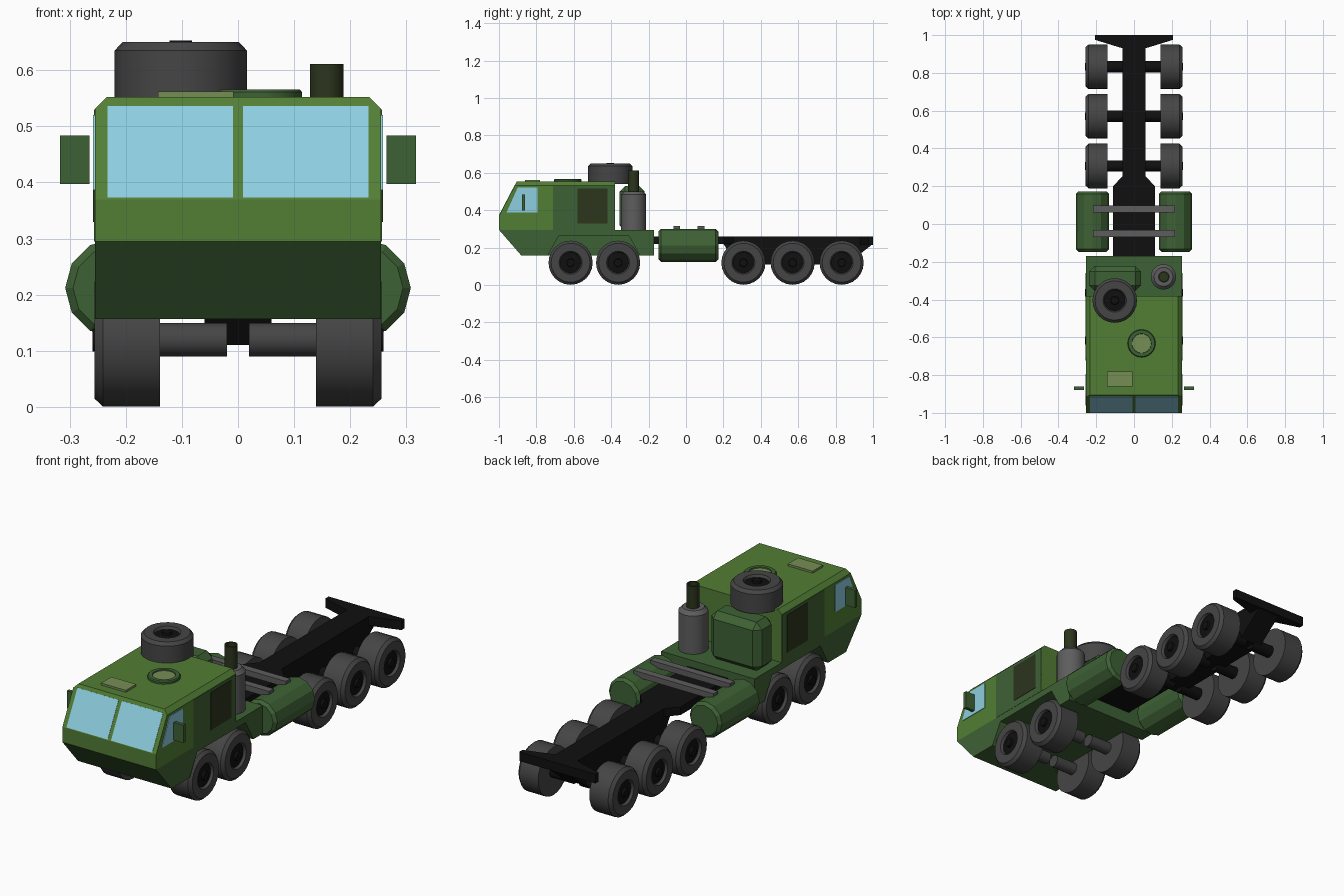
import bpy, bmesh, math
from mathutils import Matrix, Vector

if "Cube" in bpy.data.objects:
    bpy.data.objects.remove(bpy.data.objects["Cube"])


def material(name, r, g, b):
    m = bpy.data.materials.new(name)
    m.diffuse_color = (r, g, b, 1)
    m.use_nodes = True
    m.node_tree.nodes["Principled BSDF"].inputs["Base Color"].default_value = m.diffuse_color
    return m


LIGHT = material("light_green", 0.085, 0.21, 0.035)
GREEN = material("dark_green", 0.048, 0.12, 0.035)
SHADE = material("deep_green", 0.025, 0.035, 0.012)
OLIVE = material("olive", 0.18, 0.27, 0.09)
GLASS = material("glass_blue", 0.27, 0.62, 0.75)
BLACK = material("black", 0.005, 0.005, 0.005)
RUBBER = material("rubber", 0.06, 0.06, 0.06)
STEEL = material("steel", 0.11, 0.11, 0.11)


def finish(bm, name, mat, smooth=0):
    bmesh.ops.recalc_face_normals(bm, faces=bm.faces)
    me = bpy.data.meshes.new(name)
    bm.to_mesh(me)
    bm.free()
    ob = bpy.data.objects.new(name, me)
    bpy.context.collection.objects.link(ob)
    me.materials.append(mat)
    if smooth:
        bpy.ops.object.select_all(action='DESELECT')
        ob.select_set(True)
        bpy.context.view_layer.objects.active = ob
        bpy.ops.object.shade_smooth_by_angle(angle=math.radians(smooth))
    return ob


def extrude(name, pts, a, b, mat, axis='X', top_bevel=0):
    """Profile in (y, z) extruded along X, or in (x, y) extruded along Z."""
    bm = bmesh.new()
    place = (lambda p, t: (t, *p)) if axis == 'X' else (lambda p, t: (*p, t))
    face = bm.faces.new([bm.verts.new(place(p, a)) for p in pts])
    ext = bmesh.ops.extrude_face_region(bm, geom=[face])
    verts = [v for v in ext["geom"] if isinstance(v, bmesh.types.BMVert)]
    bmesh.ops.translate(bm, verts=verts, vec=place((0, 0), b - a))
    if top_bevel:
        top = max(v.co.z for v in bm.verts) - 1e-4
        edges = [e for e in bm.edges if all(v.co.z > top for v in e.verts)
                 and abs(e.verts[0].co.x - e.verts[1].co.x) < 1e-4]
        bmesh.ops.bevel(bm, geom=edges, offset=top_bevel, segments=1, affect='EDGES')
    return finish(bm, name, mat)


def box(name, x, y, z, mat, bevel=0):
    bm = bmesh.new()
    bmesh.ops.create_cube(bm, size=1)
    bmesh.ops.scale(bm, verts=bm.verts, vec=(x[1] - x[0], y[1] - y[0], z[1] - z[0]))
    bmesh.ops.translate(bm, verts=bm.verts, vec=(sum(x) / 2, sum(y) / 2, sum(z) / 2))
    if bevel:
        bmesh.ops.bevel(bm, geom=bm.edges[:], offset=bevel, segments=1, affect='EDGES')
    return finish(bm, name, mat)


def lathe(name, profile, loc, direction, mat, sides=24, smooth=30):
    """Revolve (radius, height) points around an axis pointing along direction."""
    bm = bmesh.new()
    vs = [bm.verts.new((r, 0, h)) for r, h in profile]
    es = [bm.edges.new(p) for p in zip(vs, vs[1:])]
    bmesh.ops.spin(bm, geom=vs + es, cent=(0, 0, 0), axis=(0, 0, 1),
                   angle=math.tau, steps=sides, use_duplicate=False)
    bmesh.ops.remove_doubles(bm, verts=bm.verts, dist=1e-5)
    rot = Vector((0, 0, 1)).rotation_difference(Vector(direction)).to_matrix().to_4x4()
    bm.transform(Matrix.Translation(loc) @ rot)
    return finish(bm, name, mat, smooth)


def wheel(name, loc, direction, w):
    tyre = [(0, 0), (.118, 0), (.118, w - .015), (.104, w), (.062, w), (.055, w - .012), (.054, w - .02)]
    hub = [(.056, w - .03), (.056, w - .012), (.022, w - .008), (.02, w + .003), (0, w + .003)]
    lathe(name + "_tyre", tyre, loc, direction, RUBBER)
    lathe(name + "_hub", hub, loc, direction, BLACK)


# Cab shell, lower body with side wheel wells, rear deck
extrude("cab_upper", [(-1, .295), (-1, .37), (-.905, .552), (-.38, .552), (-.38, .295)],
        -.255, .255, LIGHT, top_bevel=.021)
extrude("lower_body_core", [(-1, .295), (-.88, .157), (-.17, .157), (-.17, .295)], -.135, .135, GREEN)
well = [(-1, .295), (-.88, .157), (-.74, .157), (-.68, .262), (-.305, .262),
        (-.245, .157), (-.17, .157), (-.17, .295)]

for s, side in ((-1, "left"), (1, "right")):
    def span(a, b):
        return tuple(sorted((s * a, s * b)))
    extrude(side + "_lower_body", well, *span(.135, .255), GREEN)
    # Door panels, windows and mirrors
    box(side + "_rear_door", span(.25, .2562), (-.71, -.38), (.295, .53), GREEN)
    box(side + "_rear_window", span(.25, .258), (-.58, -.42), (.33, .515), SHADE)
    extrude(side + "_front_window", [(-.96, .387), (-.9, .52), (-.795, .52), (-.795, .387)],
            *span(.25, .258), GLASS)
    extrude(side + "_windshield", [(-1, .373), (-.915, .536), (-.9, .53), (-.98, .373)],
            *span(.009, .233), GLASS)
    box(side + "_mirror", span(.265, .317), (-.878, -.86), (.397, .484), GREEN)
    # Fuel tanks
    lathe(side + "_tank", [(0, 0), (.074, 0), (.088, .014), (.088, .306), (.074, .32), (0, .32)],
          (s * .22, -.147, .212), (0, 1, 0), GREEN, sides=12, smooth=0)
    # Wheels and axle stubs
    for i, y in enumerate((-.617, -.363, .307, .57, .832)):
        wheel(f"{side}_wheel_{i + 1}", (s * .139, y, .119), (s, 0, 0), .117)
        lathe(f"{side}_axle_{i + 1}", [(0, 0), (.03, 0), (.03, .125), (0, .125)],
              (s * .02, y, .12), (s, 0, 0), RUBBER if i < 2 else BLACK, sides=16)

# Roof fittings
lathe("roof_hatch", [(0, 0), (.074, 0), (.074, .012), (.07, .017), (.052, .017), (.05, .01)],
      (.04, -.632, .549), (0, 0, 1), GREEN)
lathe("roof_hatch_lid", [(.052, 0), (.052, .012), (0, .012)], (.04, -.632, .549), (0, 0, 1), OLIVE)
box("roof_panel", (-.143, -.008), (-.86, -.78), (.545, .562), OLIVE)
wheel("spare_wheel", (-.102, -.405, .54), (0, 0, 1), .11)

# Engine housing and exhaust on the deck
box("engine_housing", (-.237, .037), (-.355, -.222), (.29, .53), GREEN, bevel=.03)
lathe("muffler", [(0, 0), (.067, 0), (.067, .19), (.05, .208), (0, .208)],
      (.156, -.28, .293), (0, 0, 1), STEEL)
lathe("exhaust_pipe", [(.03, 0), (.03, .13), (.023, .13), (.023, .09), (0, .09)],
      (.158, -.28, .481), (0, 0, 1), SHADE, sides=16)

# Chassis: wide front frame, deep rear beam, end plate
extrude("front_frame", [(-.11, -.18), (.11, -.18), (.11, .2), (.06, .255), (-.06, .255), (-.11, .2)],
        .22, .26, BLACK, axis='Z')
extrude("rear_beam", [(.18, .26), (1, .26), (1, .22), (.86, .11), (.27, .11), (.2, .22)],
        -.06, .06, BLACK)
extrude("rear_plate", [(-.06, .93), (.06, .93), (.207, .975), (.207, 1), (-.207, 1), (-.207, .975)],
        .215, .26, BLACK, axis='Z')

# Tank cross bars
for i, y in enumerate((-.05, .08)):
    box(f"tank_bar_{i + 1}", (-.217, .217), (y - .018, y + .018), (.285, .314), STEEL)
